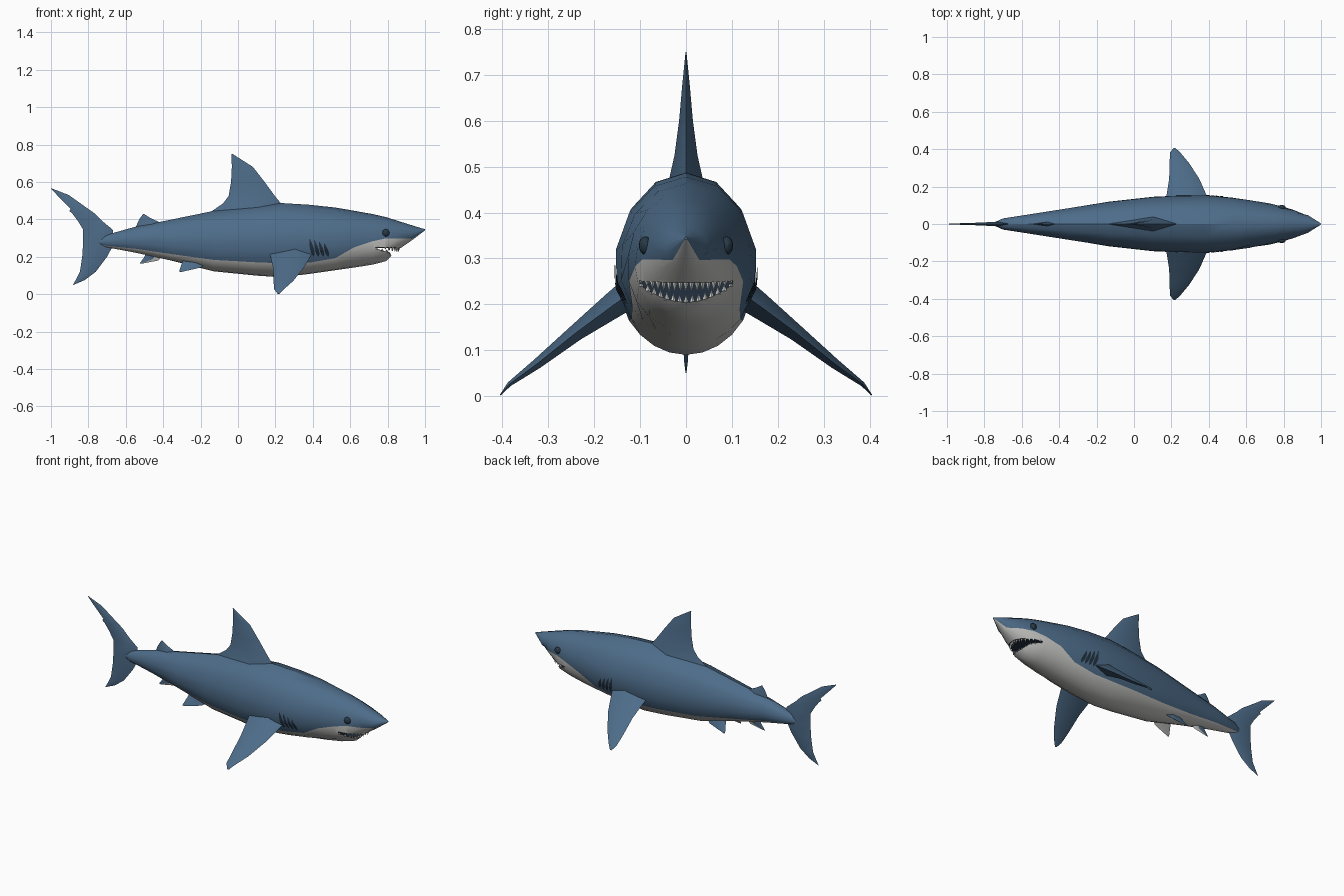
import bpy, bmesh, math
from mathutils import Vector
from mathutils.bvhtree import BVHTree

if "Cube" in bpy.data.objects:
    bpy.data.objects.remove(bpy.data.objects["Cube"])


def material(name, rgb):
    m = bpy.data.materials.new(name)
    m.use_nodes = True
    m.diffuse_color = (*rgb, 1)
    node = next(n for n in m.node_tree.nodes if n.type == 'BSDF_PRINCIPLED')
    node.inputs["Base Color"].default_value = (*rgb, 1)
    node.inputs["Roughness"].default_value = 0.7
    return m


BLUE = material("slate blue skin", (0.075, 0.15, 0.25))
WHITE = material("pale belly", (0.55, 0.55, 0.54))
DARK = material("gill and mouth dark", (0.015, 0.03, 0.05))
EYE = material("eye", (0.02, 0.04, 0.06))
TOOTH = material("tooth ivory", (0.75, 0.75, 0.72))


def make(name, bm, mats, angle=32):
    bmesh.ops.recalc_face_normals(bm, faces=bm.faces)
    mesh = bpy.data.meshes.new(name)
    bm.to_mesh(mesh)
    for m in mats:
        mesh.materials.append(m)
    ob = bpy.data.objects.new(name, mesh)
    bpy.context.collection.objects.link(ob)
    smooth(ob, angle)
    return ob


def smooth(ob, angle):
    bpy.ops.object.select_all(action='DESELECT')
    ob.select_set(True)
    bpy.context.view_layer.objects.active = ob
    bpy.ops.object.shade_smooth_by_angle(angle=math.radians(angle))


def loft(rings, pale=lambda j: False):
    bm = bmesh.new()
    rows = [[bm.verts.new(p) for p in r] for r in rings]
    n = len(rows[0])
    for a, b in zip(rows, rows[1:]):
        for j in range(n):
            k = (j + 1) % n
            f = bm.faces.new((a[j], a[k], b[k], b[j]))
            f.material_index = int(pale(j))
    bm.faces.new(rows[0])
    bm.faces.new(rows[-1])
    return bm


# Body: x, top, bottom, half width, height of the colour line
stations = [
    (-.75, .285, .265, .008, .270), (-.70, .318, .250, .030, .258),
    (-.55, .360, .222, .054, .243), (-.35, .400, .178, .086, .213),
    (-.13, .445, .122, .122, .183), (.10, .475, .099, .148, .170),
    (.23, .487, .090, .154, .165), (.38, .478, .108, .156, .168),
    (.52, .463, .128, .144, .192), (.62, .446, .142, .128, .250),
    (.72, .428, .158, .111, .283), (.79, .412, .176, .095, .298),
    (.86, .390, .240, .074, .298), (.93, .368, .288, .047, .296),
    (1.0, .347, .341, .003, .342)]
UPPER, LOWER = 5, 4


def body_ring(x, top, bottom, width, line):
    mid = bottom + (top - bottom) * .46

    def radius(s):
        return top - mid if s > 0 else mid - bottom
    s = line - mid
    a = math.asin(max(-.95, min(.95, s / radius(s))))
    q = math.pi / 2
    angles = [q + (a - q) * i / UPPER for i in range(UPPER)]
    angles += [a + (-q - a) * i / LOWER for i in range(LOWER + 1)]
    half = [(width * math.cos(t), mid + radius(math.sin(t)) * math.sin(t)) for t in angles]
    half[0] = (0, half[0][1])
    half[-1] = (0, half[-1][1])
    return [(x, y, z) for y, z in half] + [(x, -y, z) for y, z in half[-2:0:-1]]


bm = loft([body_ring(*s) for s in stations], lambda j: UPPER <= j < UPPER + 2 * LOWER)
surface = BVHTree.FromBMesh(bm)
body = make("body", bm, [BLUE, WHITE, DARK])

# Mouth: crescent cut through the front of the jaw
MW = .108


def lip(y, upper):
    u = (y / MW) ** 2
    return .246 + .004 * u if upper else .206 + .044 * u


steps = [MW * i / 8 for i in range(-8, 9)]
outline = [(y, lip(y, True) + .001) for y in steps] + [(y, lip(y, False) - .001) for y in reversed(steps)]
cutter = make("mouth_cutter", loft([[(x, y, z) for y, z in outline] for x in (.735, 1.1)]),
              [BLUE, WHITE, DARK])
for p in cutter.data.polygons:
    p.material_index = 2
cutter.hide_render = True
cut = body.modifiers.new("mouth", 'BOOLEAN')
cut.operation, cut.solver, cut.object = 'DIFFERENCE', 'EXACT', cutter
graph = bpy.context.evaluated_depsgraph_get()
cut_mesh = bpy.data.meshes.new_from_object(body.evaluated_get(graph))
body.modifiers.clear()
body.data = cut_mesh
bpy.data.objects.remove(cutter)
smooth(body, 32)

# Teeth: two rows of small pyramids along the lips
bm = bmesh.new()
for upper, count, size in ((True, 17, .021), (False, 15, .016)):
    for i in range(count):
        y = MW * .9 * (2 * i / (count - 1) - 1)
        z = lip(y, upper)
        hit = surface.ray_cast(Vector((2, y, z)), Vector((-1, 0, 0)))[0]
        if hit is None:
            continue
        h = min(size, (lip(y, True) - lip(y, False)) * .75)
        d = -1 if upper else 1
        x = hit.x - .008
        base = [bm.verts.new((x + a, y + b, z - d * .003))
                for a, b in ((.006, 0), (0, .006), (-.006, 0), (0, -.006))]
        tip = bm.verts.new((x - .002, y, z + d * h))
        bm.faces.new(base)
        for k in range(4):
            bm.faces.new((base[k], base[(k + 1) % 4], tip))
make("teeth", bm, [TOOTH])


# Fins: lofted diamond sections of (leading point, trailing point, half thickness)
def fin(name, sections, normal=(0, 1, 0), pale_below=False):
    n = Vector(normal).normalized()
    rings = []
    for lead, trail, t in sections:
        a, b = Vector(lead), Vector(trail)
        m = a.lerp(b, .4)
        rings.append((a, m + n * t, b, m - n * t))
    ob = make(name, loft(rings), [BLUE, WHITE], 40)
    if pale_below:
        for p in ob.data.polygons:
            p.material_index = int(p.normal.z < -.1)


def upright_fin(name, rows):
    fin(name, [((a, 0, z), (b, 0, z), t) for z, a, b, t in rows])


upright_fin("dorsal_fin", [
    (.43, .27, -.16, .045), (.485, .23, -.08, .034), (.525, .197, -.05, .025),
    (.60, .142, -.037, .015), (.68, .08, -.033, .008), (.75, -.03, -.035, .001)])
upright_fin("second_dorsal_fin", [
    (.35, -.39, -.55, .014), (.385, -.42, -.535, .01),
    (.405, -.465, -.525, .006), (.428, -.502, -.508, .001)])
upright_fin("tail_fin", [
    (.05, -.878, -.882, .001), (.075, -.82, -.868, .004), (.12, -.76, -.845, .007),
    (.20, -.70, -.833, .01), (.275, -.66, -.828, .013), (.345, -.67, -.828, .012),
    (.39, -.725, -.855, .01), (.43, -.765, -.885, .008), (.445, -.785, -.902, .007),
    (.455, -.80, -.895, .007), (.53, -.905, -.968, .004), (.565, -.995, -1.0, .001)])
fin("anal_fin", [((-.40, 0, .22), (-.49, 0, .235), .012),
                 ((-.425, 0, .18), (-.50, 0, .20), .008),
                 ((-.515, 0, .163), (-.525, 0, .165), .001)], pale_below=True)

gills = bmesh.new()
for side, s in (("left", 1), ("right", -1)):
    pectoral = [(.41, .16, .10, .24, .035), (.385, .175, .16, .197, .028),
                (.35, .188, .24, .138, .018), (.295, .19, .325, .07, .011),
                (.245, .193, .385, .026, .005), (.222, .212, .405, .002, .001)]
    fin(side + "_pectoral_fin",
        [((a, s * y, z), (b, s * y, z), t) for a, b, y, z, t in pectoral], (0, s * .61, .79))
    fin(side + "_pelvic_fin", [((-.16, s * .04, .17), (-.29, s * .03, .20), .014),
                               ((-.20, s * .06, .142), (-.30, s * .05, .165), .009),
                               ((-.305, s * .078, .118), (-.315, s * .078, .122), .001)],
        (0, s * .7, .7), True)

    # Eyes sit half sunk in the head
    bm = bmesh.new()
    bmesh.ops.create_uvsphere(bm, u_segments=14, v_segments=8, radius=.02)
    bmesh.ops.scale(bm, verts=bm.verts, vec=(1, .7, 1))
    spot = surface.ray_cast(Vector((.79, s, .328)), Vector((0, -s, 0)))[0]
    bmesh.ops.translate(bm, verts=bm.verts, vec=spot)
    make(side + "_eye", bm, [EYE])

    # Gill slits: leaf-shaped plates laid on the flank
    for i in range(4):
        edges = ([], [])
        for k in range(7):
            u = k / 6
            z = .20 + (.095 - .008 * i) * u
            w = .0015 + .009 * math.sin(math.pi * u ** .7)
            xc = .405 + .026 * i - .022 * u
            for row, x in zip(edges, (xc - w, xc + w)):
                p = surface.ray_cast(Vector((x, s, z)), Vector((0, -s, 0)))[0]
                row.append(gills.verts.new(p + Vector((0, s * .004, 0))))
        for k in range(6):
            quad = [edges[0][k], edges[1][k], edges[1][k + 1], edges[0][k + 1]]
            gills.faces.new(quad)
make("gill_slits", gills, [DARK])
